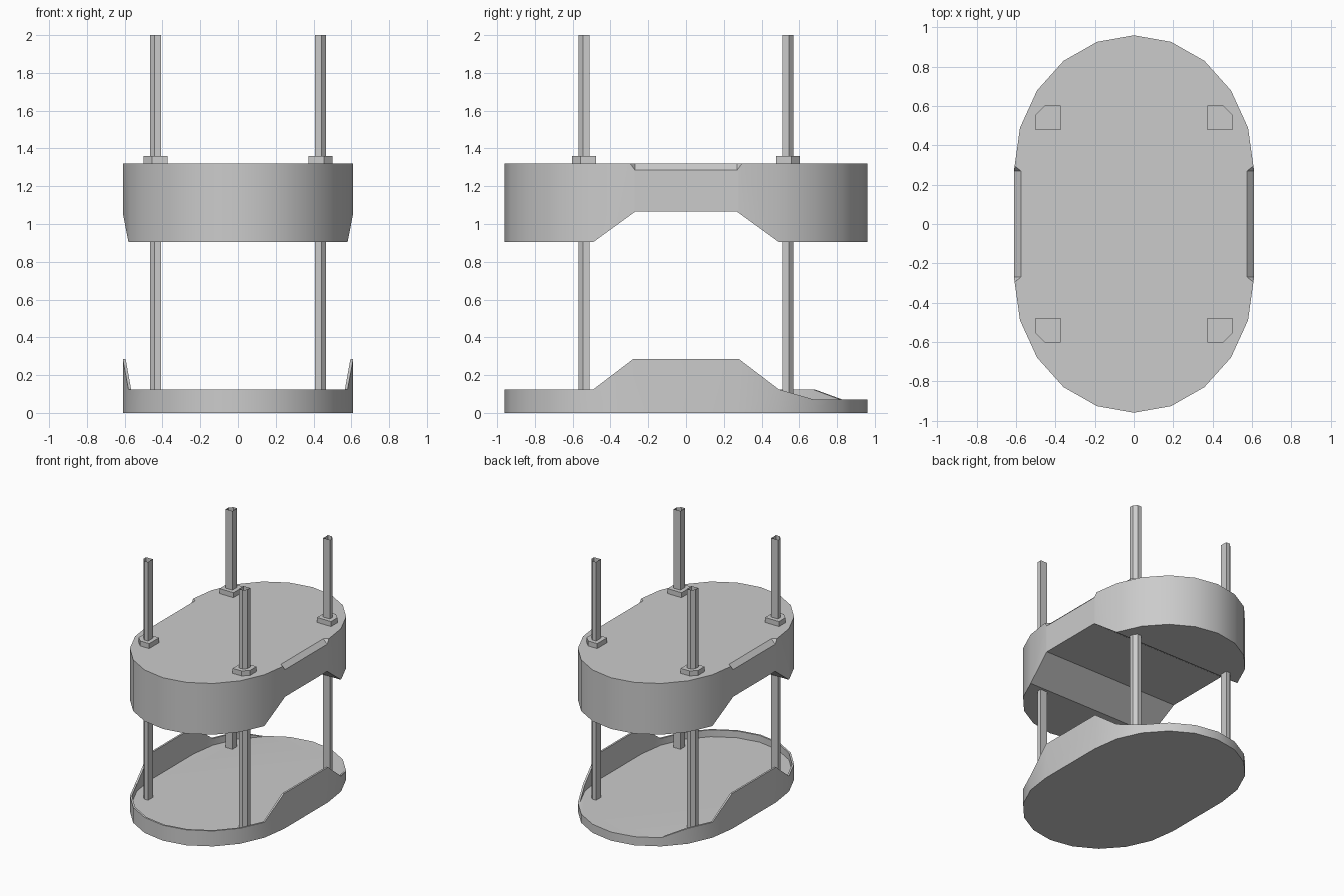
import bpy, bmesh
from math import sin, cos, pi, radians

if "Cube" in bpy.data.objects:
    bpy.data.objects.remove(bpy.data.objects["Cube"], do_unlink=True)

grey = bpy.data.materials.new("plain_grey")
grey.use_nodes = True
grey.diffuse_color = (0.6, 0.6, 0.6, 1)
grey.node_tree.nodes["Principled BSDF"].inputs["Base Color"].default_value = (0.6, 0.6, 0.6, 1)

RX, RY, STRAIGHT = 0.61, 0.68, 0.28


def outline(inset=0.0):
    """Stadium outline, counter-clockwise, starting at the +x side."""
    pts = []
    for end in (1, -1):
        for i in range(11):
            a = pi * i / 10
            pts.append((end * (RX - inset) * cos(a), end * (STRAIGHT + (RY - inset) * sin(a))))
    return pts


def finish(bm, name, recalc=True):
    if recalc:
        bmesh.ops.recalc_face_normals(bm, faces=bm.faces)
    mesh = bpy.data.meshes.new(name)
    bm.to_mesh(mesh)
    bm.free()
    mesh.materials.append(grey)
    obj = bpy.data.objects.new(name, mesh)
    bpy.context.collection.objects.link(obj)
    return obj


def bridge(bm, a, b):
    for i in range(len(a)):
        j = (i + 1) % len(a)
        bm.faces.new((a[i], a[j], b[j], b[i]))


def prism(name, pts, z0, z1, capped=True):
    bm = bmesh.new()
    low = [bm.verts.new((x, y, z0)) for x, y in pts]
    high = [bm.verts.new((x, y, z1)) for x, y in pts]
    bridge(bm, low, high)
    if capped:
        bm.faces.new(low[::-1])
        bm.faces.new(high)
    return finish(bm, name)


def hull(name, pts):
    bm = bmesh.new()
    for p in pts:
        bm.verts.new(p)
    bmesh.ops.convex_hull(bm, input=bm.verts)
    return finish(bm, name)


def activate(obj):
    bpy.ops.object.select_all(action='DESELECT')
    obj.select_set(True)
    bpy.context.view_layer.objects.active = obj


def smooth(obj):
    activate(obj)
    bpy.ops.object.shade_smooth_by_angle(angle=radians(30))


def cut(obj, cutter):
    cutter.hide_render = True
    mod = obj.modifiers.new("cut", 'BOOLEAN')
    mod.operation = 'DIFFERENCE'
    mod.solver = 'EXACT'
    mod.object = cutter
    activate(obj)
    bpy.ops.object.modifier_apply(modifier=mod.name)
    bpy.data.objects.remove(cutter, do_unlink=True)


# Lower tray: raised sides, low open lip around the back
FLOOR, RIM, SIDE = 0.07, 0.125, 0.285


def rim_height(i):
    if i in (0, 10, 11, 21):
        return SIDE
    return FLOOR if 2 <= i <= 7 else RIM


bm = bmesh.new()
outer, inner = outline(), outline(0.015)
rings = [
    [bm.verts.new((x, y, 0)) for x, y in outer],
    [bm.verts.new((x, y, rim_height(i))) for i, (x, y) in enumerate(outer)],
    [bm.verts.new((x, y, rim_height(i))) for i, (x, y) in enumerate(inner)],
    [bm.verts.new((x, y, FLOOR)) for x, y in inner],
]
for a, b in zip(rings, rings[1:]):
    bridge(bm, a, b)
bm.faces.new(rings[0][::-1])
bm.faces.new(rings[-1])
bmesh.ops.remove_doubles(bm, verts=bm.verts, dist=0.0005)
smooth(finish(bm, "lower_tray"))

# Upper block with an arch cut through its underside
block = prism("upper_block", outline(), 0.905, 1.32)
arch = [(s * y, z) for s in (1, -1) for y, z in ((0.27, 1.065), (0.71, 0.745))]
cut(block, hull("arch_cutter", [(x, y, z) for x in (-1, 1) for y, z in arch]))

# Chamfered finger notches on the top side edges
for side in (1, -1):
    pts = []
    for u, v, y in ((2, -1, 0.27), (-1, 2, 0.27), (2, 2, 0.35)):
        pts += [(side * (0.575 + 0.035 * u), e * y, 1.285 + 0.035 * v) for e in (1, -1)]
    cut(block, hull("notch_cutter", pts))
smooth(block)


# Posts and collars, each with the outer corner clipped
def clipped_square(sx, sy, half, clip):
    pts = [(-half, -half), (half, -half), (half, half - clip), (half - clip, half), (-half, half)]
    return [(sx * (0.437 + x), sy * (0.54 + y)) for x, y in pts]


for sx, side in ((1, "left"), (-1, "right")):
    for sy, end in ((1, "back"), (-1, "front")):
        tag = end + "_" + side
        prism("post_" + tag, clipped_square(sx, sy, 0.03, 0.026), FLOOR, 2.0, capped=False)
        prism("collar_" + tag, clipped_square(sx, sy, 0.063, 0.045), 1.32, 1.36)
